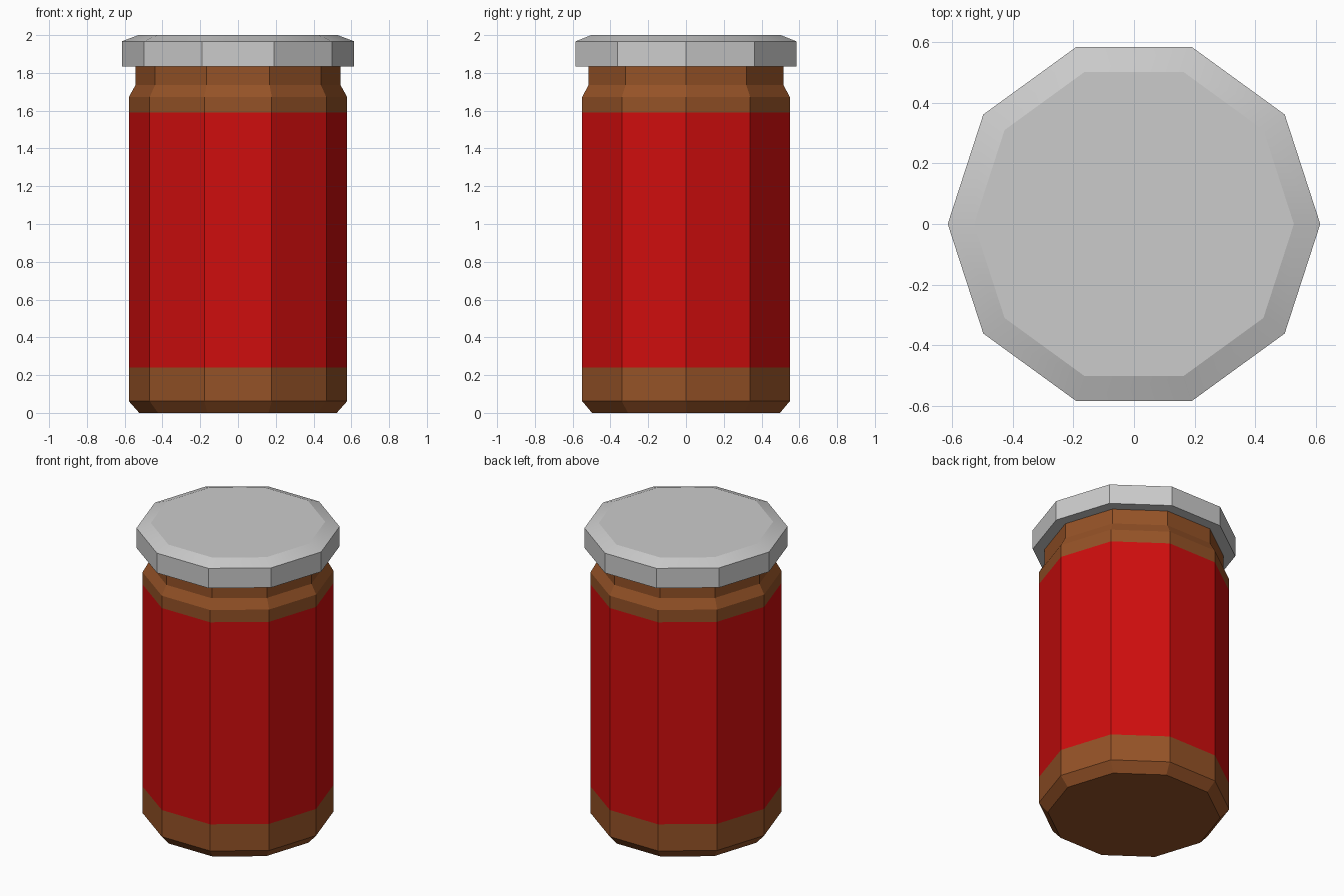
import bpy, bmesh
from math import cos, sin, pi, radians

if "Cube" in bpy.data.objects:
    bpy.data.objects.remove(bpy.data.objects["Cube"])

SIDES = 10


def material(name, rgb):
    m = bpy.data.materials.new(name)
    m.diffuse_color = (*rgb, 1)
    m.use_nodes = True
    m.node_tree.nodes["Principled BSDF"].inputs["Base Color"].default_value = m.diffuse_color
    return m


def lathe(name, profile, mats=(), bands=None):
    """Ten-sided closed turning from (radius, z) points; bands maps a profile segment to a material slot."""
    bm = bmesh.new()
    rings = [[bm.verts.new((r * cos(2 * pi * i / SIDES), r * sin(2 * pi * i / SIDES), z))
              for i in range(SIDES)] for r, z in profile]
    for s, (low, high) in enumerate(zip(rings, rings[1:])):
        for i in range(SIDES):
            j = (i + 1) % SIDES
            face = bm.faces.new((low[i], low[j], high[j], high[i]))
            face.material_index = (bands or {}).get(s, 0)
    bm.faces.new(rings[0][::-1])
    bm.faces.new(rings[-1])
    mesh = bpy.data.meshes.new(name)
    bm.to_mesh(mesh)
    bm.free()
    for m in mats:
        mesh.materials.append(m)
    obj = bpy.data.objects.new(name, mesh)
    bpy.context.collection.objects.link(obj)
    # facets stay flat, only the shallow lid bevel blends
    bpy.ops.object.select_all(action='DESELECT')
    obj.select_set(True)
    bpy.context.view_layer.objects.active = obj
    bpy.ops.object.shade_smooth_by_angle(angle=radians(20))
    return obj


# Jar: chamfered foot, straight body with a red label band, shoulder and neck
brown = material("brown_glass", (0.30, 0.085, 0.02))
red = material("red_label", (0.62, 0.004, 0.004))
lathe("jar", [(0.523, 0), (0.578, 0.062), (0.578, 0.24), (0.578, 1.59),
              (0.578, 1.672), (0.543, 1.735), (0.543, 1.85)],
      (brown, red), {2: 1})

# Lid: overhanging grey cap with a bevelled top
lathe("lid", [(0.615, 1.835), (0.615, 1.967), (0.528, 2.0)])
